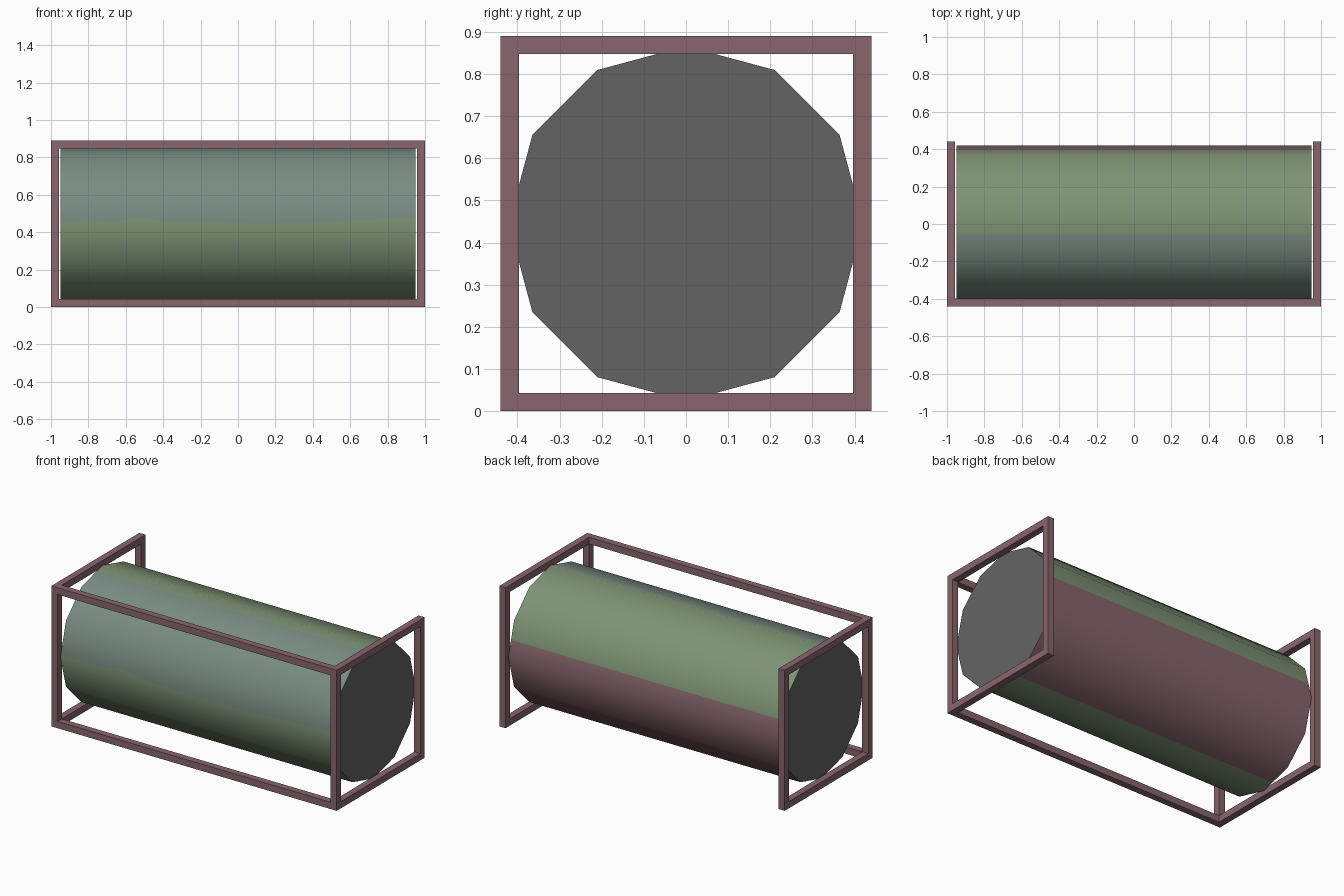
import bpy, bmesh, math
from mathutils import Vector

if "Cube" in bpy.data.objects:
    bpy.data.objects.remove(bpy.data.objects["Cube"])


def material(name, rgb):
    m = bpy.data.materials.new(name)
    lin = [((c / 255 + 0.055) / 1.055) ** 2.4 for c in rgb]
    m.diffuse_color = (*lin, 1)
    m.use_nodes = True
    m.node_tree.nodes["Principled BSDF"].inputs["Base Color"].default_value = m.diffuse_color
    return m


MAROON = material("dusty maroon", (136, 102, 108))
GREEN = material("moss green", (126, 147, 117))
BLUE = material("blue grey", (121, 140, 131))
GREY = material("cap grey", (100, 100, 100))

H, T, W = 0.89, 0.043, 0.44      # frame height, bar thickness, half depth
CZ, R, L = 0.445, 0.421, 0.95    # drum centre height, radius, half length


def box(name, lo, hi):
    bm = bmesh.new()
    bmesh.ops.create_cube(bm, size=1)
    for v in bm.verts:
        v.co = [lo[i] if v.co[i] < 0 else hi[i] for i in range(3)]
    me = bpy.data.meshes.new(name)
    bm.to_mesh(me)
    bm.free()
    me.materials.append(MAROON)
    ob = bpy.data.objects.new(name, me)
    bpy.context.collection.objects.link(ob)


# square end frames
for side, x0, x1 in (("left", -1, -1 + T), ("right", 1 - T, 1)):
    for end, z0, z1 in (("bottom", 0, T), ("top", H - T, H)):
        box(f"{side}_{end}_bar", (x0, -W, z0), (x1, W, z1))
    for end, y0, y1 in (("front", -W, -W + T), ("back", W - T, W)):
        box(f"{side}_{end}_post", (x0, y0, T), (x1, y1, H - T))
# long rails along the front only
for end, z0, z1 in (("bottom", 0, T), ("top", H - T, H)):
    box(f"front_{end}_rail", (-1 + T, -W, z0), (1 - T, -W + T, z1))


def on_drum(deg):
    """Point on the twelve-sided outline at an angle, measured from +y."""
    a = math.radians(deg)
    off = math.radians((deg % 30) - 15)
    r = R * math.cos(math.radians(15)) / math.cos(off)
    return r * math.cos(a), CZ + r * math.sin(a)


# drum: twelve corners plus colour boundaries; the front boundary is wavy
stations = [(-0.95, .452), (-0.8, .463), (-0.66, .455), (-0.55, .483), (-0.4, .458),
            (-0.1, .451), (0.1, .447), (0.4, .450), (0.6, .463), (0.85, .475), (0.95, .472)]
EDGES = (14, 98, None, 281)
bm = bmesh.new()
rings = []
for x, z in stations:
    wave = 180 - math.degrees(math.asin((z - CZ) / R))
    degs = sorted([30 * k for k in range(12)] + [14, 98, 281, wave])
    x = max(-L, min(L, x))
    rings.append([(bm.verts.new((x, *on_drum(d))), d) for d in degs])
n = len(rings[0])
for a, b in zip(rings, rings[1:]):
    for i in range(n):
        j = (i + 1) % n
        f = bm.faces.new((a[i][0], a[j][0], b[j][0], b[i][0]))
        start, wave = a[i][1], max(d for _, d in a if d < 180)
        if start < 14 or start >= 281:
            f.material_index = 0
        elif 98 <= start < wave:
            f.material_index = 2
        else:
            f.material_index = 1
        f.smooth = True
for ring in (rings[0], rings[-1]):
    bm.faces.new([v for v, _ in ring]).material_index = 3
bmesh.ops.recalc_face_normals(bm, faces=bm.faces)
me = bpy.data.meshes.new("drum")
bm.to_mesh(me)
bm.free()
for m in (MAROON, GREEN, BLUE, GREY):
    me.materials.append(m)

# round shading on the side, flat caps
normals = [None] * len(me.loops)
for p in me.polygons:
    for li in p.loop_indices:
        co = me.vertices[me.loops[li].vertex_index].co
        flat = p.material_index == 3
        normals[li] = p.normal.copy() if flat else Vector((0, co.y, co.z - CZ)).normalized()
me.normals_split_custom_set(normals)
bpy.context.collection.objects.link(bpy.data.objects.new("drum", me))
